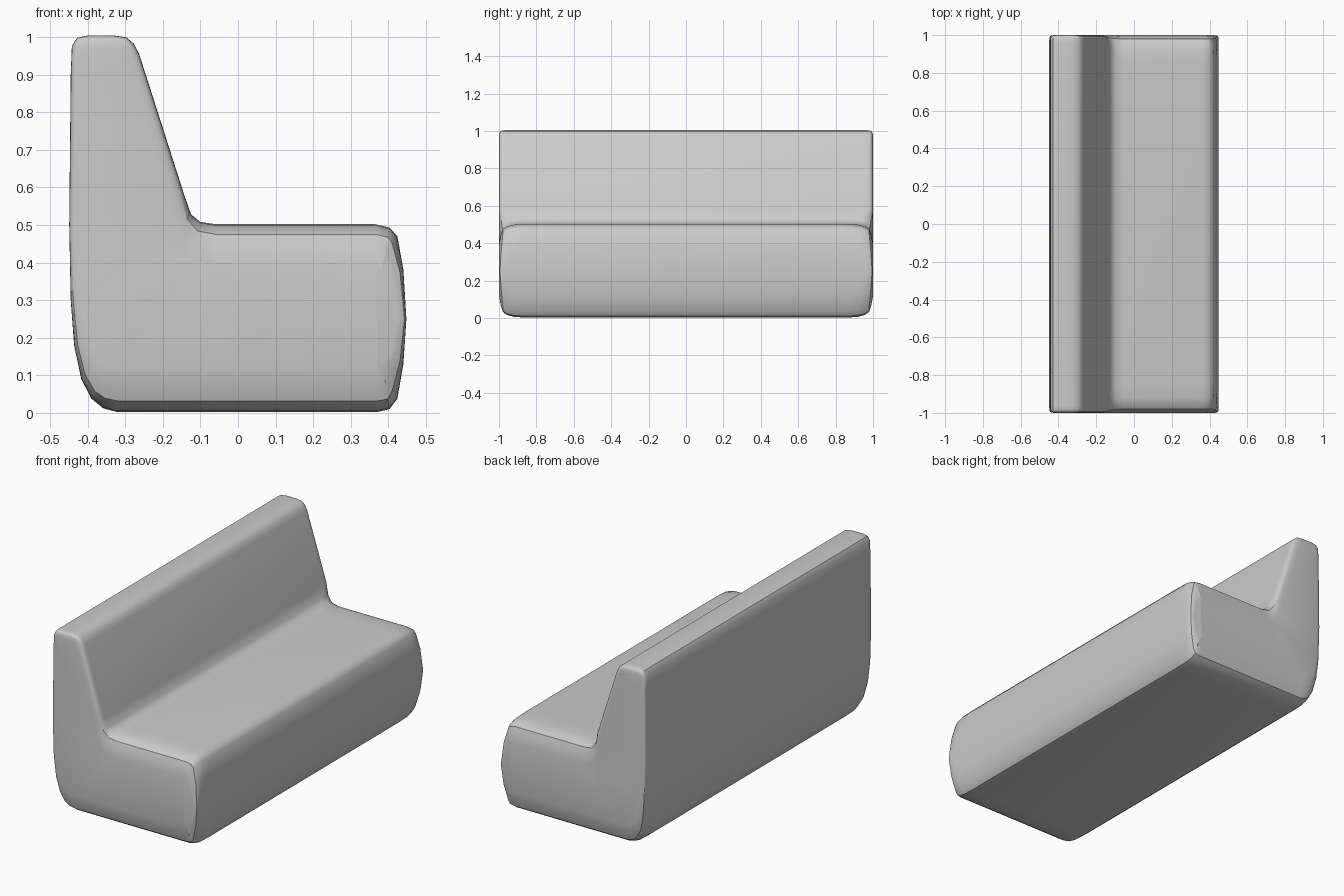
import bpy, bmesh, math

# Side profile: x, z, inset x, inset z at the ends, tightness of the end rounding
profile = [
    (-0.32, 0.002, 0, .03, 0), (0.37, 0.002, 0, .03, 0), (0.403, .01, -.005, .027, 0),
    (0.424, .038, -.014, .02, 0), (0.44, .13, -.009, .008, .5), (0.448, .25, -.005, 0, 1),
    (0.44, .38, -.009, -.008, .5), (0.424, .47, -.014, -.018, 0), (0.403, .493, -.005, -.025, 0),
    (0.365, .502, 0, -.027, 0), (-0.06, .502, 0, -.027, 0), (-0.10, .508, -.008, -.024, .2),
    (-0.125, .528, -.01, -.012, .5), (-0.143, .58, -.01, -.003, 1),
    (-0.263, .955, -.01, -.003, 1), (-0.277, .982, -.009, -.005, 1), (-0.297, .999, -.004, -.008, 1),
    (-0.33, 1.004, 0, -.009, 1), (-0.40, 1.004, 0, -.009, 1), (-0.428, .998, .004, -.008, 1),
    (-0.442, .976, .007, -.004, 1), (-0.445, .90, .007, 0, 1), (-0.449, .50, .006, 0, 1),
    (-0.445, .30, .007, 0, .9), (-0.436, .18, .009, .004, .6), (-0.417, .09, .01, .012, .2),
    (-0.39, .038, .009, .02, 0), (-0.358, .012, .004, .027, 0),
]

# End rounding: inset factor, y for the soft seat edges, y for the tight back edges
rings = [(0, .84, .965), (.1, .915, .982), (.45, .955, .990), (1, .979, .995),
         (2.2, .991, .998), (4, 1.0, 1.0)]


def add_ring(bm, ring, side):
    f, soft, tight = ring
    # beyond the rim, flatten the thin sides less than the seat
    return [bm.verts.new((x + ix * f, side * (soft + (tight - soft) * t), z + iz * f))
            for x, z, ix, iz, t in profile]


bm = bmesh.new()
loops = [add_ring(bm, r, -1) for r in reversed(rings)] + [add_ring(bm, r, 1) for r in rings]
n = len(profile)
for a, b in zip(loops, loops[1:]):
    for i in range(n):
        j = (i + 1) % n
        bm.faces.new((a[i], a[j], b[j], b[i]))

# End caps
bm.faces.new(loops[0])
bm.faces.new(list(reversed(loops[-1])))
bmesh.ops.recalc_face_normals(bm, faces=bm.faces)
bmesh.ops.triangulate(bm, faces=[f for f in bm.faces if len(f.verts) > 4])

mesh = bpy.data.meshes.new("bench_sofa")
bm.to_mesh(mesh)
bm.free()
sofa = bpy.data.objects.new("bench_sofa", mesh)
bpy.context.collection.objects.link(sofa)
bpy.context.view_layer.objects.active = sofa
sofa.select_set(True)
bpy.ops.object.shade_smooth_by_angle(angle=math.radians(35))
